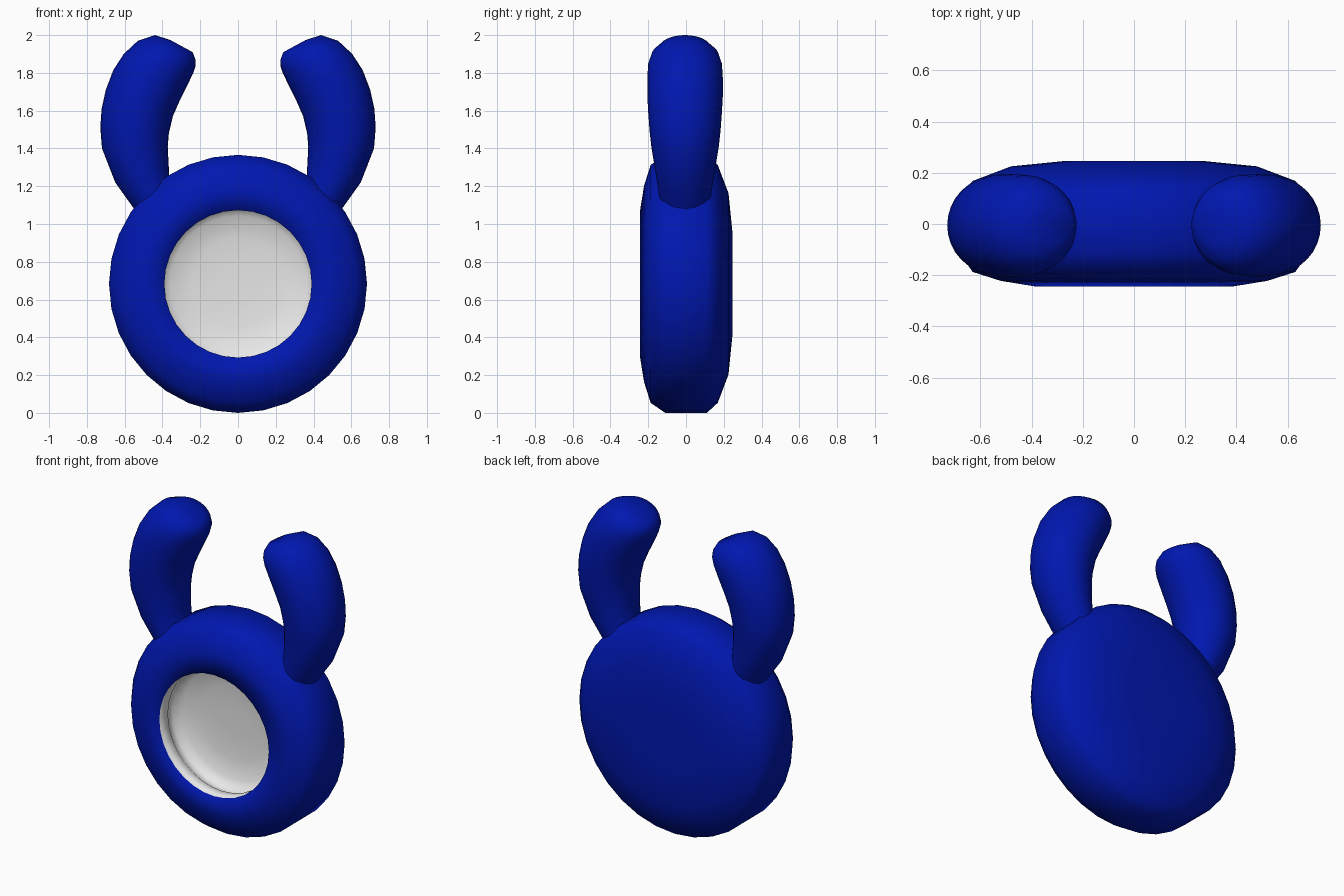
import bpy
import bmesh
import math
from mathutils import Vector

if "Cube" in bpy.data.objects:
    bpy.data.objects.remove(bpy.data.objects["Cube"])

CZ = 0.683  # height of the disc centre


def material(name, rgb):
    m = bpy.data.materials.new(name)
    m.diffuse_color = (*rgb, 1.0)
    m.use_nodes = True
    m.node_tree.nodes["Principled BSDF"].inputs["Base Color"].default_value = m.diffuse_color
    return m


blue = material("deep blue", (0.0, 0.0085, 0.43))
white = material("soft white", (0.8, 0.8, 0.8))


def make_object(name, verts, faces, mats):
    me = bpy.data.meshes.new(name)
    me.from_pydata(verts, [], faces)
    for m in mats:
        me.materials.append(m)
    bm = bmesh.new()
    bm.from_mesh(me)
    bmesh.ops.recalc_face_normals(bm, faces=bm.faces)
    bm.to_mesh(me)
    bm.free()
    me.shade_smooth()
    ob = bpy.data.objects.new(name, me)
    bpy.context.scene.collection.objects.link(ob)
    return ob


def skin(rings, n):
    # quads between successive rings of n points, closed at both ends
    faces = [(r * n + i, r * n + (i + 1) % n, (r + 1) * n + (i + 1) % n, (r + 1) * n + i)
             for r in range(rings - 1) for i in range(n)]
    last = (rings - 1) * n
    return faces + [tuple(reversed(range(n))), tuple(range(last, last + n))]


# round body: (radius, y) from the recess floor, over the front rim, to the back
RECESS = [(0.1, -0.015), (0.24, -0.02), (0.36, -0.04), (0.415, -0.075), (0.42, -0.115),
          (0.391, -0.155)]
OUTSIDE = [(0.39, -0.243), (0.52, -0.222), (0.63, -0.187), (0.683, -0.11), (0.683, 0.11),
           (0.63, 0.168), (0.48, 0.225), (0.28, 0.245), (0.1, 0.245)]
N = 32
profile = RECESS + OUTSIDE
verts = [(r * math.sin(2 * math.pi * i / N), y, CZ + r * math.cos(2 * math.pi * i / N))
         for r, y in profile for i in range(N)]
body = make_object("body", verts, skin(len(profile), N), [blue, white])
# white recess: every face reaching no further out than its widest ring, in front of the floor
for p in body.data.polygons:
    rs = [math.hypot(body.data.vertices[v].co.x, body.data.vertices[v].co.z - CZ)
          for v in p.vertices]
    if max(rs) < 0.43 and p.center.y < 0:
        p.material_index = 1


# curved horns: inner edge x, z, outer edge x, z, half depth in y
SECTIONS = [(0.31, 1.12, 0.47, 0.95, 0.12), (0.362, 1.22, 0.55, 1.08, 0.137),
            (0.367, 1.31, 0.65, 1.22, 0.155), (0.372, 1.41, 0.72, 1.40, 0.178),
            (0.366, 1.48, 0.729, 1.51, 0.188), (0.345, 1.57, 0.722, 1.61, 0.195),
            (0.31, 1.65, 0.70, 1.71, 0.20), (0.27, 1.73, 0.66, 1.815, 0.20),
            (0.237, 1.80, 0.605, 1.90, 0.195), (0.225, 1.835, 0.53, 1.97, 0.175),
            (0.224, 1.868, 0.44, 2.0, 0.135), (0.24, 1.91, 0.36, 1.975, 0.065)]


def horn(name, side, n=32):
    pts = []
    for xi, zi, xo, zo, depth in SECTIONS:
        mid = Vector((xi + xo, zi + zo)) / 2
        half = Vector((xo - xi, zo - zi)) / 2
        for i in range(n):
            u = 2 * math.pi * i / n
            p = mid + half * math.cos(u)
            pts.append((side * p.x, depth * math.sin(u) - 0.005, p.y))
    make_object(name, pts, skin(len(SECTIONS), n), [blue])


horn("right_horn", 1)
horn("left_horn", -1)
